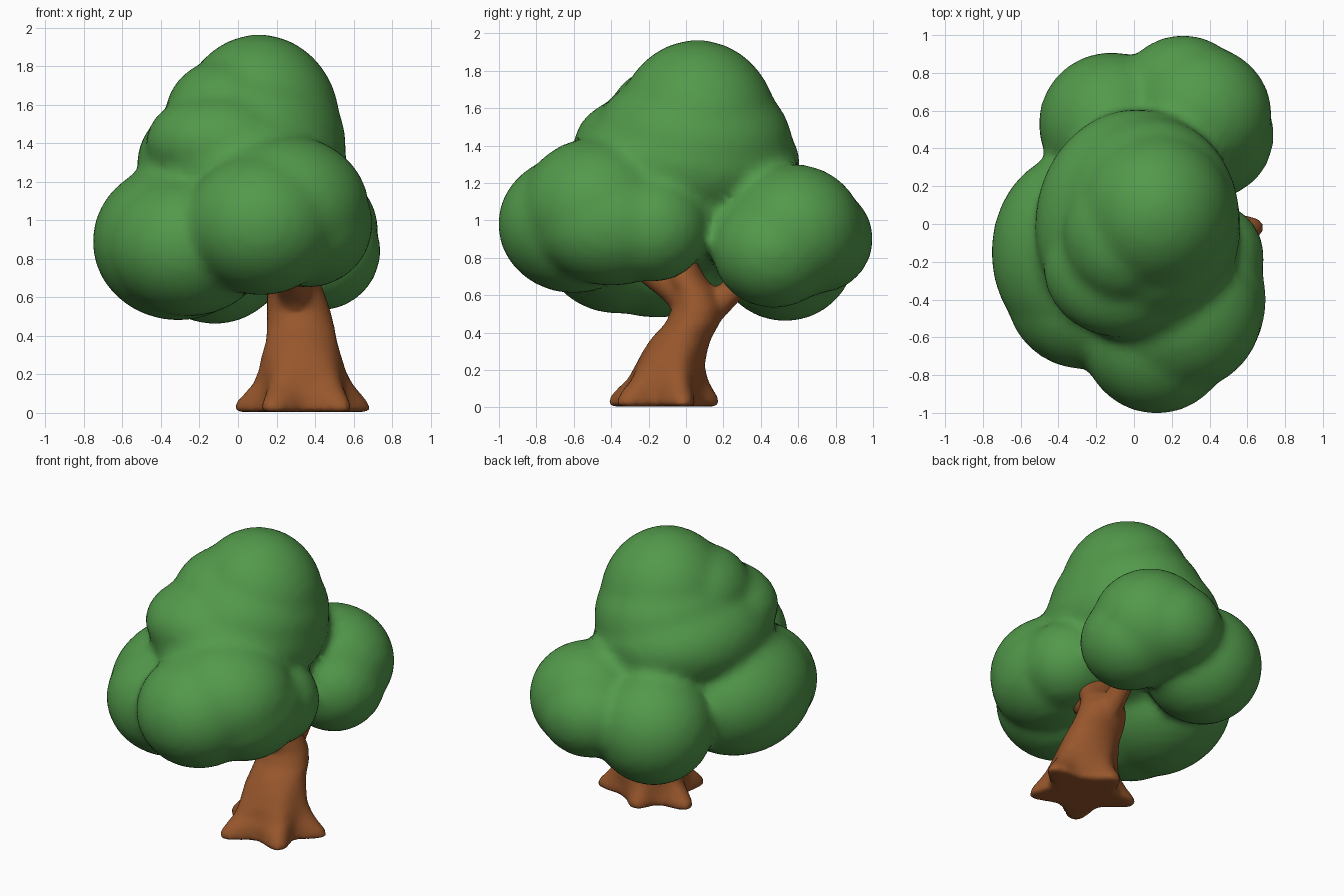
import bpy, bmesh, math
from mathutils import Vector, Matrix


def material(name, rgb):
    m = bpy.data.materials.new(name)
    m.diffuse_color = (*rgb, 1)
    return m


GREEN = material("leaf green", (0.085, 0.32, 0.07))
BROWN = material("bark brown", (0.31, 0.094, 0.025))


def make_object(name, bm, mat):
    bmesh.ops.recalc_face_normals(bm, faces=bm.faces)
    me = bpy.data.meshes.new(name)
    bm.to_mesh(me)
    bm.free()
    me.materials.append(mat)
    for p in me.polygons:
        p.use_smooth = True
    ob = bpy.data.objects.new(name, me)
    bpy.context.collection.objects.link(ob)
    return ob


def fuse(ob, voxel, rounds):
    r = ob.modifiers.new("fuse", 'REMESH')
    r.mode = 'VOXEL'
    r.voxel_size = voxel
    r.use_smooth_shade = True
    s = ob.modifiers.new("soften", 'SMOOTH')
    s.factor = 0.5
    s.iterations = rounds


# Foliage: overlapping rounded clumps (centre, radii) fused into one canopy
clumps = [
    ((0.11, 0.06, 1.50), (0.42, 0.43, 0.465)),   # top dome
    ((0.08, 0.03, 1.40), (0.48, 0.54, 0.42)),    # crown body
    ((0.02, -0.01, 1.30), (0.545, 0.62, 0.38)),  # crown skirt
    ((-0.08, -0.23, 1.40), (0.40, 0.37, 0.27)),  # crown front shoulder
    ((-0.06, -0.06, 1.54), (0.32, 0.36, 0.30)),  # crown left shoulder
    ((-0.31, -0.15, 0.89), (0.445, 0.53, 0.41)),  # left clump
    ((-0.26, -0.36, 0.87), (0.42, 0.41, 0.37)),  # left front bulge
    ((0.24, -0.47, 1.06), (0.44, 0.42, 0.385)),  # front clump
    ((0.12, -0.60, 0.98), (0.40, 0.405, 0.37)),  # front low bulge
    ((0.36, -0.40, 0.98), (0.34, 0.42, 0.33)),   # front right bulge
    ((0.40, -0.18, 0.96), (0.29, 0.30, 0.29)),   # right bulge
    ((0.05, 0.05, 1.02), (0.42, 0.36, 0.30)),    # core
    ((0.34, 0.58, 0.94), (0.39, 0.37, 0.36)),    # rear right clump
    ((0.26, 0.70, 0.90), (0.33, 0.30, 0.29)),    # rear bulge
    ((0.42, 0.47, 0.84), (0.32, 0.33, 0.31)),    # rear right low bulge
    ((-0.12, 0.53, 0.84), (0.385, 0.38, 0.38)),  # rear left clump
]
bm = bmesh.new()
for c, r in clumps:
    bmesh.ops.create_icosphere(bm, subdivisions=4, radius=1,
                               matrix=Matrix.Translation(c) @ Matrix.Diagonal((*r, 1)))
fuse(make_object("foliage", bm, GREEN), 0.035, 5)


# Trunk: stacked rings (z, x, y, x radius, y radius, root strength)
N = 60
roots = [(18, 0.15), (102, 0.09), (165, 0.16), (238, 0.15), (-48, 0.13)]  # angle, reach
rings = [
    (0.005, 0.34, -0.11, 0.215, 0.205, 1.0),
    (0.05, 0.34, -0.11, 0.215, 0.205, 0.95),
    (0.10, 0.34, -0.11, 0.215, 0.20, 0.65),
    (0.15, 0.34, -0.10, 0.215, 0.19, 0.35),
    (0.22, 0.335, -0.09, 0.21, 0.18, 0.15),
    (0.30, 0.33, -0.06, 0.20, 0.17, 0.06),
    (0.37, 0.33, -0.025, 0.185, 0.16, 0.0),
    (0.45, 0.325, 0.035, 0.175, 0.145, 0.0),
    (0.53, 0.315, 0.06, 0.165, 0.135, 0.0),
    (0.62, 0.30, 0.045, 0.15, 0.12, 0.0),
    (0.70, 0.28, -0.01, 0.14, 0.11, 0.0),
    (0.85, 0.24, -0.08, 0.11, 0.10, 0.0),
]


def reach(t):
    total = 0
    for deg, size in roots:
        d = math.remainder(t - math.radians(deg), 2 * math.pi)
        total += size * math.exp(-(d / 0.33) ** 2)
    return total


def loft(bm, loops):
    for a, b in zip(loops, loops[1:]):
        for i in range(len(a)):
            j = (i + 1) % len(a)
            bm.faces.new((a[i], a[j], b[j], b[i]))
    bm.faces.new(loops[0][::-1])
    bm.faces.new(loops[-1])


bm = bmesh.new()
loops = []
for z, x, y, rx, ry, strength in rings:
    loop = []
    for i in range(N):
        t = 2 * math.pi * i / N
        k = strength * reach(t)
        loop.append(bm.verts.new((x + (rx + k) * math.cos(t), y + (ry + k) * math.sin(t), z)))
    loops.append(loop)
loft(bm, loops)


# Branches: tapered tubes rising into the foliage
def branch(bm, points, r0, r1):
    pts = [Vector(p) for p in points]
    loops = []
    for i, p in enumerate(pts):
        d = pts[min(i + 1, len(pts) - 1)] - pts[max(i - 1, 0)]
        q = d.to_track_quat('Z', 'Y')
        r = r0 + (r1 - r0) * i / (len(pts) - 1)
        loops.append([bm.verts.new(p + q @ Vector((r * math.cos(a), r * math.sin(a), 0)))
                      for a in (2 * math.pi * k / 16 for k in range(16))])
    loft(bm, loops)


branch(bm, [(0.32, 0.06, 0.44), (0.32, 0.13, 0.52), (0.32, 0.23, 0.61), (0.32, 0.36, 0.73)], 0.09, 0.06)
branch(bm, [(0.31, 0.04, 0.54), (0.29, -0.06, 0.64), (0.26, -0.2, 0.74), (0.23, -0.32, 0.85)], 0.10, 0.07)
fuse(make_object("trunk", bm, BROWN), 0.02, 3)
